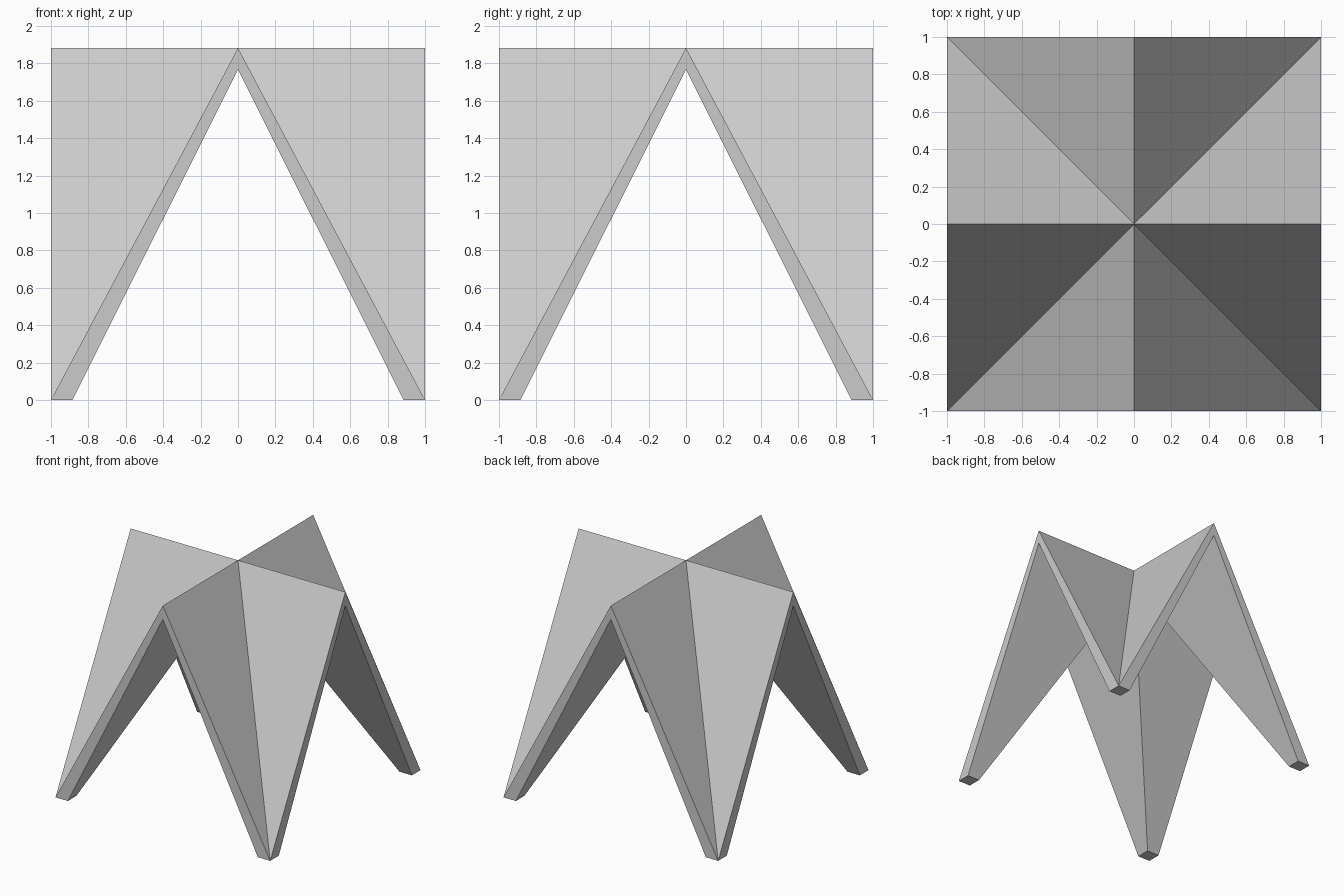
import bpy, bmesh

if "Cube" in bpy.data.objects:
    bpy.data.objects.remove(bpy.data.objects["Cube"])

TOP = 1.882      # height of the outer ridges
UNDER = 1.767    # height of the inner ridges
INNER = 0.885    # inner edge of each foot

# One folded quarter of the shell: a leg with its two sloping panels
points = {
    "C": (0, 0, TOP), "A": (1, 0, TOP), "B": (0, 1, TOP), "K": (1, 1, 0),
    "c": (0, 0, UNDER), "a": (1, 0, UNDER), "b": (0, 1, UNDER),
    "p": (1, INNER, 0), "q": (INNER, 1, 0), "r": (INNER, INNER, 0),
}
bm = bmesh.new()
v = {name: bm.verts.new(co) for name, co in points.items()}
# outer panels, inner panels, arch rims, foot
for loop in ("CAK", "CKB", "crpa", "cbqr", "ApK", "Aap", "KqB", "qbB", "Kprq"):
    bm.faces.new([v[n] for n in loop])
bmesh.ops.dissolve_limit(bm, angle_limit=0.001, verts=bm.verts[:],
                         edges=bm.edges[:])
bmesh.ops.recalc_face_normals(bm, faces=bm.faces[:])
# An open shell: make sure the top panels face upwards
outer = max(bm.faces, key=lambda f: f.calc_center_median().z)
if outer.normal.z < 0 and abs(outer.calc_center_median().z - TOP * 2 / 3) < 0.01:
    bmesh.ops.reverse_faces(bm, faces=bm.faces[:])

mesh = bpy.data.meshes.new("folded_canopy")
bm.to_mesh(mesh)
bm.free()
canopy = bpy.data.objects.new("folded_canopy", mesh)
bpy.context.collection.objects.link(canopy)

# Mirror the quarter into four legs
mirror = canopy.modifiers.new("four_legs", 'MIRROR')
mirror.use_axis = (True, True, False)
mirror.use_mirror_merge = True
mirror.merge_threshold = 0.001
